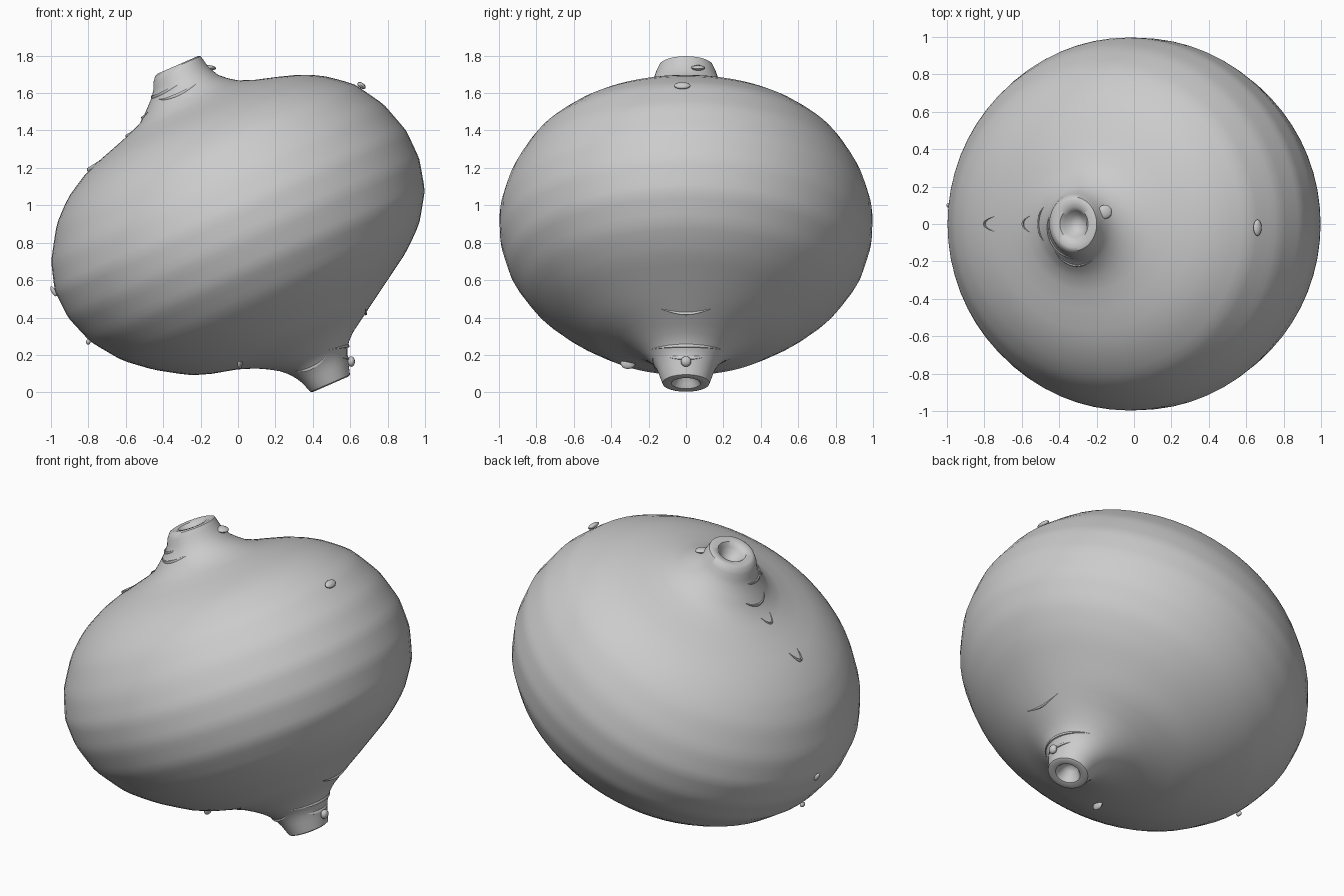
import bpy, bmesh, math
from mathutils import Vector

cube = bpy.data.objects.get("Cube")
if cube:
    bpy.data.objects.remove(cube, do_unlink=True)

grey = bpy.data.materials.new("plain grey")
grey.use_nodes = True
grey.diffuse_color = (0.6, 0.6, 0.6, 1)
bsdf = grey.node_tree.nodes["Principled BSDF"]
bsdf.inputs["Base Color"].default_value = (0.6, 0.6, 0.6, 1)
bsdf.inputs["Roughness"].default_value = 0.7

# Tilted frame: t runs along the stem axis, u across it
CENTRE = Vector((0, 0, 0.9))
AXIS = Vector((-0.4, 0, 0.917)).normalized()
SIDE = Vector((0.917, 0, 0.4)).normalized()
TOP, BOTTOM, SEGS, LEVELS = 0.905, -0.98, 64, 56

# Outline of the bulb on either side of the axis, as (x, z) from top to bottom
LEFT = [(-.43, 1.73), (-.455, 1.66), (-.45, 1.6), (-.52, 1.44), (-.6, 1.36), (-.8, 1.19),
        (-.91, 1.04), (-.97, .9), (-1, .7), (-.98, .54), (-.91, .4), (-.79, .27), (-.62, .17),
        (-.45, .12), (-.25, .09), (-.1, .10), (0, .125), (.12, .13), (.25, .11), (.33, .065), (.39, 0)]
RIGHT = [(-.2, 1.8), (-.16, 1.74), (-.1, 1.69), (0, 1.665), (.1, 1.67), (.3, 1.7), (.45, 1.695),
         (.62, 1.65), (.78, 1.54), (.9, 1.4), (.97, 1.25), (1, 1.08), (.97, .9), (.9, .75),
         (.8, .6), (.68, .42), (.6, .3), (.58, .22), (.6, .09)]


def to_tu(points):
    out = []
    for x, z in points:
        d = Vector((x, 0, z)) - CENTRE
        out.append((d.dot(AXIS), d.dot(SIDE)))
    return sorted(out)


LEFT_TU, RIGHT_TU = to_tu(LEFT), to_tu(RIGHT)


def lookup(table, t):
    if t <= table[0][0]:
        return table[0][1]
    for (t0, u0), (t1, u1) in zip(table, table[1:]):
        if t <= t1:
            return u0 + (u1 - u0) * (t - t0) / max(t1 - t0, 1e-6)
    return table[-1][1]


def surface(t, angle, scale=1.0, depth=0.0):
    """Point on the bulb at axis position t and angle around the axis."""
    a, b = lookup(LEFT_TU, t), lookup(RIGHT_TU, t)
    mid, r = (a + b) / 2, (b - a) / 2
    ry = r * (0.965 + 0.14 * max(0, (0.35 - r) / 0.25))
    return (CENTRE + AXIS * (t + depth) + SIDE * (mid + r * scale * math.cos(angle))
            + Vector((0, ry * scale * math.sin(angle), 0)))


def finish(name, bm, angle=50):
    bmesh.ops.recalc_face_normals(bm, faces=bm.faces[:])
    mesh = bpy.data.meshes.new(name)
    bm.to_mesh(mesh)
    bm.free()
    obj = bpy.data.objects.new(name, mesh)
    bpy.context.collection.objects.link(obj)
    mesh.materials.append(grey)
    bpy.ops.object.select_all(action='DESELECT')
    obj.select_set(True)
    bpy.context.view_layer.objects.active = obj
    bpy.ops.object.shade_smooth_by_angle(angle=math.radians(angle))
    return obj


# Bulb with a hollowed stub at each end
rings = [(BOTTOM, s, d) for s, d in ((.1, .075), (.35, .06), (.5, .02), (.6, 0), (.9, -.004))]
rings += [(BOTTOM + (TOP - BOTTOM) * i / LEVELS, 1, 0) for i in range(LEVELS + 1)]
rings += [(TOP, s, d) for s, d in ((.9, .004), (.6, 0), (.5, -.02), (.35, -.06), (.1, -.075))]
bm = bmesh.new()
loops = [[bm.verts.new(surface(t, 2 * math.pi * k / SEGS, s, d)) for k in range(SEGS)]
         for t, s, d in rings]
for lo, hi in zip(loops, loops[1:]):
    for k in range(SEGS):
        n = (k + 1) % SEGS
        bm.faces.new((lo[k], lo[n], hi[n], hi[k]))
bm.faces.new(loops[0])
bm.faces.new(loops[-1])
bulb = finish("bulb", bm)

# Gentle relaxing of the outline kinks
relax = bulb.modifiers.new("relax", 'SMOOTH')
relax.factor, relax.iterations = 0.4, 2


# Shallow crescent ridges around the stubs: t, middle angle, half spread (degrees)
def ridge(name, t, middle, spread, width=0.012):
    bm = bmesh.new()
    steps, sides, prev = 14, 6, None
    for i in range(steps + 1):
        f = 2 * i / steps - 1
        p = surface(t + 0.02 * f * f, math.radians(middle + spread * f))
        out = (p - CENTRE - AXIS * t).normalized()
        w = width * max(0.1, 1 - f * f)
        ring = [bm.verts.new(p + out * w * 0.6 * math.cos(2 * math.pi * k / sides)
                             + AXIS * w * math.sin(2 * math.pi * k / sides)) for k in range(sides)]
        if prev:
            for k in range(sides):
                n = (k + 1) % sides
                bm.faces.new((prev[k], prev[n], ring[n], ring[k]))
        else:
            bm.faces.new(ring)
        prev = ring
    bm.faces.new(prev)
    finish(name, bm, 60)


for i, (t, mid, spread) in enumerate([
        (.80, 215, 60), (.72, 180, 22), (.665, 180, 8), (.585, 180, 4), (.76, 260, 35),
        (-.71, 0, 18), (-.83, 0, 65), (-.89, 0, 40), (-.86, 250, 35)]):
    ridge(f"skin_ridge_{i + 1}", t, mid, spread)


# Loose flakes of skin: centre, size, tilt about y (degrees)
def flake(name, centre, size, tilt):
    bm = bmesh.new()
    bmesh.ops.create_uvsphere(bm, u_segments=12, v_segments=8, radius=1)
    bmesh.ops.scale(bm, vec=size, verts=bm.verts[:])
    obj = finish(name, bm)
    obj.location = centre
    obj.rotation_euler = (0, math.radians(tilt), 0)


for i, (centre, size, tilt) in enumerate([
        ((-.155, .065, 1.735), (.038, .038, .014), 5),
        ((.66, -.02, 1.64), (.025, .045, .015), 35),
        ((-.985, .1, .54), (.03, .014, .012), 60),
        ((-.8, -.02, .27), (.012, .02, .015), 0),
        ((.01, -.31, .155), (.014, .04, .03), 0),
        ((.605, 0, .165), (.02, .028, .028), 0)]):
    flake(f"skin_flake_{i + 1}", centre, size, tilt)
